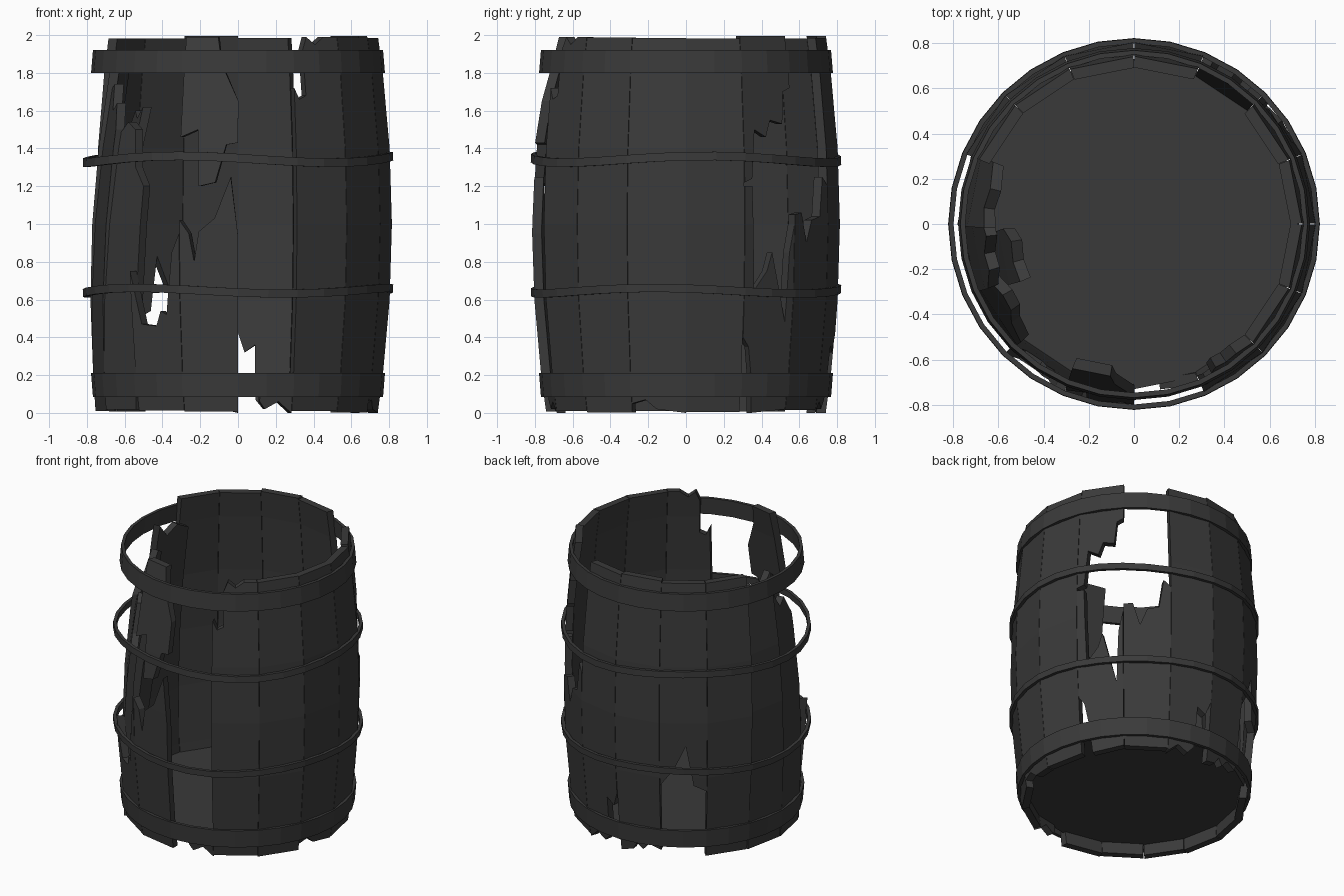
import bpy, bmesh, math, random
from mathutils import Vector

random.seed(4)
if "Cube" in bpy.data.objects:
    bpy.data.objects.remove(bpy.data.objects["Cube"])

COUNT = 16
STEP = 2 * math.pi / COUNT
THICK = 0.05

dark_grey = bpy.data.materials.new("dark_grey")
dark_grey.use_nodes = True
dark_grey.diffuse_color = (0.042, 0.042, 0.042, 1)
bsdf = dark_grey.node_tree.nodes["Principled BSDF"]
bsdf.inputs["Base Color"].default_value = (0.042, 0.042, 0.042, 1)
bsdf.inputs["Roughness"].default_value = 0.9


def finish(bm, name):
    bmesh.ops.recalc_face_normals(bm, faces=bm.faces)
    mesh = bpy.data.meshes.new(name)
    bm.to_mesh(mesh)
    bm.free()
    mesh.materials.append(dark_grey)
    obj = bpy.data.objects.new(name, mesh)
    bpy.context.scene.collection.objects.link(obj)
    return obj


def radius(z):
    return 0.815 - 0.075 * (1 - z) ** 2


def stave(index, outline, name, lean=0.0, pivot=0.6):
    """Cut a board from a (across, height) outline and bend it onto the barrel wall."""
    bm = bmesh.new()
    bm.faces.new([bm.verts.new((u, 0, z)) for u, z in outline])
    for k in range(1, 6):
        bmesh.ops.bisect_plane(bm, geom=bm.verts[:] + bm.edges[:] + bm.faces[:],
                               plane_co=(0, 0, k * 0.4 - 0.2), plane_no=(0, 0, 1))
    grown = bmesh.ops.extrude_face_region(bm, geom=bm.faces[:], use_keep_orig=True)
    for v in grown["geom"]:
        if isinstance(v, bmesh.types.BMVert):
            v.co.y = THICK
    a, b = index * STEP, (index + 1) * STEP
    left, right = (Vector((math.cos(t), math.sin(t), 0)) for t in (a, b))
    inward = -(left + right).normalized()
    for v in bm.verts:
        u, depth, z = v.co
        across = 0.004 + 0.992 * u
        v.co = left.lerp(right, across) * (radius(z) - depth) + inward * lean * (z - pivot)
        v.co.z = z
    return finish(bm, name)


def board(bottom=None, top=None):
    """Outline from a bottom edge and a top edge, both listed left to right."""
    low, high = random.uniform(0, 0.02), random.uniform(1.98, 2)
    bottom = bottom or [(0, low), (1, low)]
    top = top or [(0, high), (1, high)]
    return bottom + top[::-1]


# Whole staves
for i in (0, 6, 14):
    stave(i, board(), f"stave_{i}")

# Staves chipped along the lower rim
stave(4, board(bottom=[(0, 0), (0.3, 0.02), (0.4, 0.07), (0.55, 0.03), (0.7, 0.08), (1, 0.05)]),
      "stave_chipped_back")
stave(15, board(bottom=[(0, 0.05), (0.25, 0.07), (0.45, 0.02), (1, 0)]), "stave_chipped_side")

# Stave with a jagged slot at the back
stave(3, board(bottom=[(0, 0), (0.25, 0.06), (0.5, 0.02), (0.66, 0.07), (0.68, 0.36), (0.88, 0.32), (1, 0.42)]),
      "stave_slotted")

# Back stave with its foot torn away
stave(5, board(bottom=[(0, 0.54), (0.3, 0.66), (0.55, 0.83), (0.72, 0.54), (1, 0.5)]),
      "stave_torn_foot")

# Side stave broken into a stub and a hanging top
stave(1, board(top=[(0, 1.2), (0.15, 1.2), (0.2, 0.65), (0.45, 0.75), (0.55, 0.85), (0.85, 0.48),
                    (0.9, 0.85), (1, 1.0)],
               bottom=[(0, 0.4), (0.12, 0.35), (0.2, 0.2), (0.25, 0), (1, 0.02)]), "side_stub")
stave(1, board(bottom=[(0, 1.22), (0.15, 1.24), (0.22, 1.5), (0.45, 1.46), (0.55, 1.55),
                       (0.8, 1.53), (0.85, 1.7), (1, 1.72)]), "side_hanging_top")

# Back stave broken off half way
stave(2, board(top=[(0, 1.05), (0.2, 1.06), (0.35, 0.9), (0.5, 1.02), (0.75, 1.04), (0.85, 1.25), (1, 1.2)]),
      "back_stub")

# Front stave with a chipped upper corner
stave(13, [(0, 0.01), (1, 0.01), (1, 1.99), (0.7, 1.99), (0.5, 1.95), (0.32, 1.99),
           (0.22, 1.92), (0.24, 1.68), (0.1, 1.66), (0, 1.72)], "front_stave_chipped")

# Front stave snapped across the middle
stave(11, board(top=[(0, 1.02), (0.16, 0.95), (0.25, 0.8), (0.33, 0.96), (0.6, 1.03),
                     (0.88, 1.25), (1, 0.95)]), "front_stub")
stave(11, board(bottom=[(0, 1.46), (0.3, 1.5), (0.34, 1.2), (0.62, 1.22), (0.8, 1.42), (1, 1.43)],
                top=[(0, 1.99), (0.6, 1.99), (0.68, 1.85), (1, 1.65)]),
      "front_hanging_top", lean=0.08, pivot=1.4)

# Low stubs where boards are gone
stave(12, board(bottom=[(0.4, 0.06), (0.5, 0.02), (0.75, 0.06), (1, 0)],
                top=[(0.4, 0.1), (0.6, 0.13), (1, 0.16)]), "front_splinter")
stave(10, board(top=[(0, 0.75), (0.2, 0.47), (0.5, 0.46), (0.6, 0.54), (0.72, 0.52), (0.85, 0.85), (1, 0.95)]),
      "front_corner_stub")

# Loose staves leaning into the barrel
stave(7, board(top=[(0, 1.8), (0.4, 1.86), (0.7, 1.8), (1, 1.9)]),
      "leaning_stave_back", lean=0.055, pivot=0.2)
stave(8, board(top=[(0, 1.7), (0.25, 1.74), (0.5, 1.6), (0.75, 1.64), (1, 1.5)]),
      "leaning_stave_side", lean=0.07, pivot=0.2)
stave(9, board(top=[(0, 1.45), (0.3, 1.54), (0.55, 1.5), (0.7, 1.3), (1, 1.2)]),
      "leaning_stave_front", lean=0.09, pivot=0.2)
stave(8, board(bottom=[(0.3, 0.6), (0.6, 0.47), (1, 0.55)],
               top=[(0.2, 1.5), (0.4, 1.6), (0.7, 1.56), (1, 1.62)]),
      "fallen_plank", lean=0.15, pivot=0.1)


def hoop(name, z0, z1, r0, r1, wave=0.0, phase=0.0, thick=0.022, sides=2 * COUNT):
    """Closed iron band with a rectangular section and an optional ripple."""
    bm = bmesh.new()
    rings = []
    for i in range(sides):
        a = i * 2 * math.pi / sides
        dz = wave * math.sin(3 * a + phase)
        rings.append([bm.verts.new((r * math.cos(a), r * math.sin(a), z + dz))
                      for r, z in ((r0, z0), (r1, z1), (r1 - thick, z1), (r0 - thick, z0))])
    for i in range(sides):
        p, q = rings[i], rings[(i + 1) % sides]
        for k in range(4):
            n = (k + 1) % 4
            bm.faces.new((p[k], q[k], q[n], p[n]))
    return finish(bm, name)


hoop("bottom_hoop", 0.085, 0.21, 0.768, 0.778)
hoop("top_hoop", 1.8, 1.92, 0.778, 0.768)
hoop("lower_thin_hoop", 0.625, 0.668, 0.82, 0.822, 0.015, 2.2)
hoop("upper_thin_hoop", 1.32, 1.365, 0.822, 0.82, 0.018, 1.2)

# Floor of the barrel
bm = bmesh.new()
bmesh.ops.create_cone(bm, cap_ends=True, segments=COUNT, radius1=0.725, radius2=0.73, depth=0.04)
for v in bm.verts:
    v.co.z += 0.12
finish(bm, "barrel_floor")
